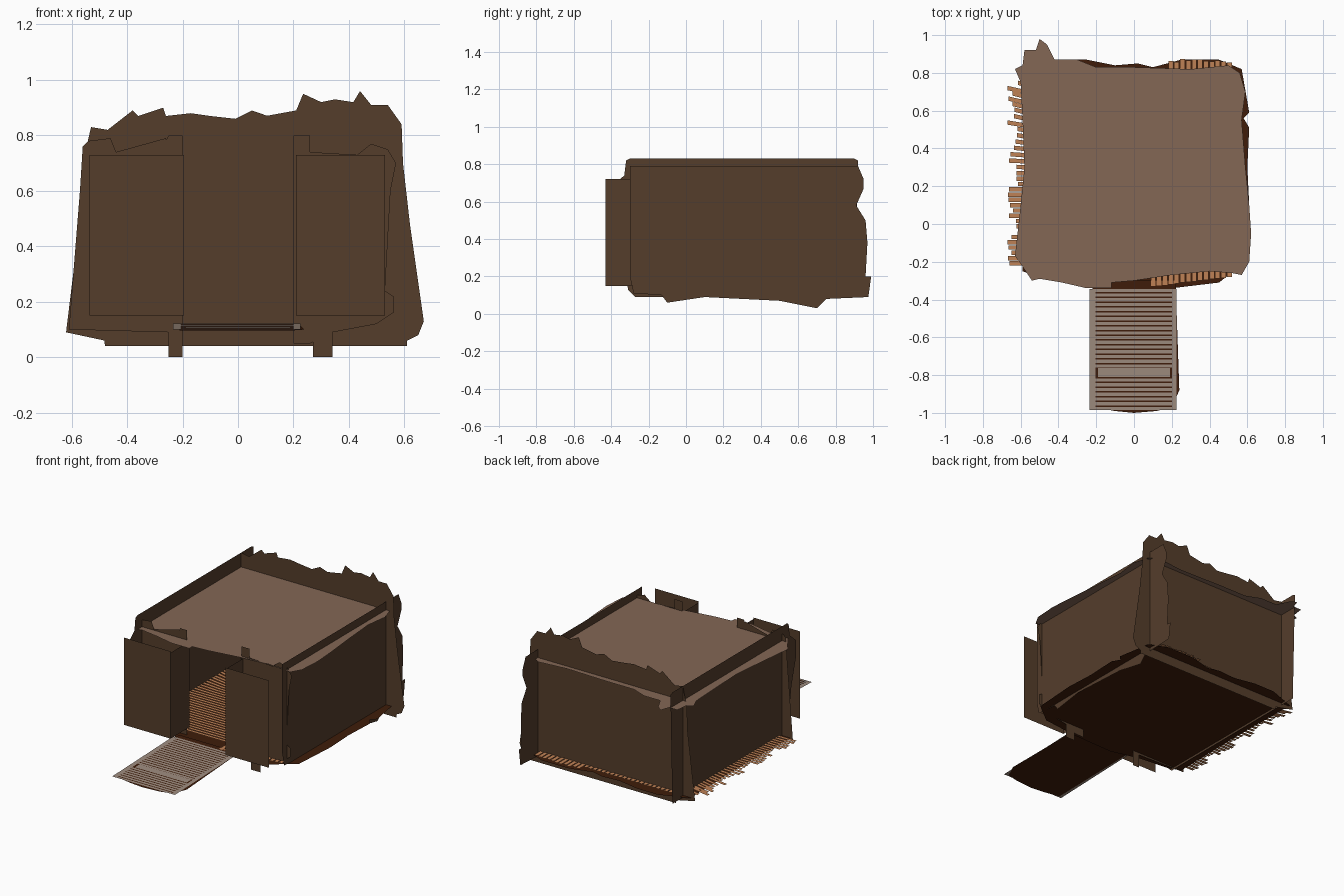
import bpy, bmesh, random
random.seed(4)


def material(name, rgb):
    m = bpy.data.materials.new(name)
    m.diffuse_color = (*rgb, 1)
    return m


WALL = material("dark_wood", (.09, .047, .024))
ROOF = material("roof_wood", (.23, .135, .09))
EARTH = material("red_brown", (.05, .012, .003))
SLAT = material("orange_wood", (.52, .22, .09))
RAMP = material("grey_wood", (.34, .26, .21))


def sheets(name, outlines, place, mat):
    """Flat cut-out boards: 2D outlines placed in space by a mapping function."""
    bm = bmesh.new()
    for pts in outlines:
        bm.faces.new([bm.verts.new(place(a, b)) for a, b in pts])
    bmesh.ops.triangulate(bm, faces=bm.faces[:])
    me = bpy.data.meshes.new(name)
    bm.to_mesh(me)
    bm.free()
    me.materials.append(mat)
    ob = bpy.data.objects.new(name, me)
    bpy.context.collection.objects.link(ob)
    return ob


def rect(a0, a1, b0, b1):
    return [(a0, b0), (a1, b0), (a1, b1), (a0, b1)]


def at_x(x): return lambda a, b: (x, a, b)
def at_y(y): return lambda a, b: (a, y, b)
def at_z(z): return lambda a, b: (a, b, z)


# Back wall with a jagged top
back = [(-.62, .09), (-.48, .06), (-.48, .04), (.61, .04), (.61, .06), (.65, .08), (.63, .11),
        (.67, .13), (.64, .3), (.62, .48), (.595, .7), (.59, .84), (.54, .84), (.54, .91), (.48, .91),
        (.44, .96), (.41, .91), (.35, .93), (.32, .9), (.3, .92), (.235, .95), (.21, .89), (.19, .87), (.13, .87),
        (.1, .87), (.05, .89), (.05, .87), (-.01, .86), (-.06, .85), (-.1, .87), (-.17, .88),
        (-.26, .87), (-.27, .9), (-.36, .87), (-.38, .89), (-.47, .82), (-.53, .83),
        (-.56, .7), (-.57, .4), (-.585, .21), (-.6, .2)]
sheets("back_wall", [back], at_y(.79), WALL)

# Side walls: the right one a little lower, the left one a plainer board
right = [(-.3, .79), (.92, .79), (.95, .72), (.95, .67), (.9, .65),
         (.91, .58), (.96, .5), (.97, .38), (.96, .2), (.99, .2), (.975, .09), (.75, .08), (.7, .03),
         (.5, .07), (.3, .09), (.1, .09), (-.1, .06), (-.13, .1), (-.28, .11), (-.3, .2)]
sheets("right_wall", [right], at_x(.535), WALL)
left = [(-.32, .82), (-.3, .83), (.9, .83), (.92, .82), (.9, .65), (.9, .09), (-.27, .09), (-.31, .13),
        (-.35, .4), (-.4, .58), (-.4, .68), (-.33, .74)]
sheets("left_wall", [left], at_x(-.53), WALL)

# Front wall either side of the doorway, with posts and feet
front_left = [(-.2, 0), (-.25, 0), (-.25, .09), (-.61, .1), (-.6, .2), (-.575, .3), (-.57, .6),
              (-.56, .76), (-.54, .78), (-.46, .79), (-.44, .74), (-.33, .73), (-.26, .79),
              (-.25, .75), (-.25, .8), (-.2, .8)]
front_right = [(.2, .05), (.26, .05), (.27, .1), (.27, 0), (.34, 0), (.34, .09), (.5, .12),
               (.56, .16), (.56, .22), (.53, .24), (.55, .6), (.57, .7), (.54, .75), (.48, .77),
               (.43, .73), (.26, .74), (.26, .8), (.2, .8)]
sheets("front_wall", [front_left, front_right], at_y(-.25), WALL)

# Raised front panels and the jambs joining them to the wall
sheets("front_panels", [rect(-.535, -.195, .15, .73), rect(.21, .53, .15, .73)], at_y(-.43), WALL)
for name, x in (("left_jamb", -.195), ("right_jamb", .21)):
    sheets(name, [rect(-.43, -.23, .15, .72)], at_x(x), WALL)

# Flat roof with an irregular edge
roof = [(-.63, -.17), (-.6, .1), (-.58, .3), (-.59, .55), (-.6, .75), (-.63, .82), (-.59, .84),
        (-.58, .92), (-.52, .92), (-.5, .98), (-.46, .95), (-.42, .87), (-.3, .87), (-.2, .83),
        (0, .83), (.3, .82), (.5, .84), (.56, .8), (.59, .7), (.57, .55), (.59, .3), (.61, .1),
        (.62, -.05), (.61, -.2), (.57, -.27), (.52, -.26), (.4, -.25), (.2, -.27), (0, -.3),
        (-.12, -.31), (-.12, -.34), (-.25, -.34), (-.38, -.31), (-.5, -.29), (-.54, -.3), (-.6, -.21)]
sheets("roof", [roof], at_z(.735), ROOF)

# Floor sheet
floor = [(-.59, -.25), (-.58, .3), (-.59, .8), (-.4, .87), (-.25, .87), (-.1, .84), (.02, .85),
         (.1, .83), (.25, .87), (.45, .87), (.57, .82), (.61, .59), (.58, .56), (.61, .51), (.6, .3),
         (.61, .1), (.59, -.2), (.45, -.31), (.2, -.34), (-.1, -.35), (-.3, -.3), (-.5, -.28)]
sheets("floor", [floor], at_z(.105), EARTH)

# Floor slats: ragged long ones across, short ones along front and back
slats = []
for i in range(34):
    y = -.22 + i * .028
    end = -.64 + random.uniform(-.035, .03)
    skew = max(0, min(.06, (y - .25) * .2))
    slats.append([(end, y + skew), (-.4, y), (.53, y), (.53, y + .023), (-.4, y + .023), (end, y + .023 + skew)])
sheets("floor_slats_across", slats[:-1], at_z(.117), SLAT)
slats = []
for i in range(33):
    x = -.5 + i * .031
    tip = .85 + random.uniform(0, .025) if x > .18 else .825
    slats.append(rect(x, x + .026, .7, tip))
    if x > .08:
        slats.append(rect(x, x + .026, -.34 + x * .12, -.23))
sheets("floor_slats_ends", slats, at_z(.119), SLAT)


# Sloping ramp: dark underlay, two rails, slats and a wider board
def ramp(lift):
    return lambda a, b: (a, b, .10 + lift + (b + 1) * .032)


under = [(-.22, -.3), (-.21, -.97), (-.1, -.99), (0, -1), (.12, -.99), (.2, -.97), (.22, -.88), (.24, -.88), (.22, -.3)]
sheets("ramp_underlay", [under], ramp(-.004), EARTH)
parts = [rect(-.235, -.205, -.985, -.345), rect(.2, .225, -.985, -.345), rect(-.19, .19, -.81, -.762)]
for i in range(26):
    y = -.985 + i * .025
    if i not in (7, 8):
        parts.append(rect(-.205, .2, y, y + .017))
sheets("ramp_slats", parts, ramp(0), RAMP)
